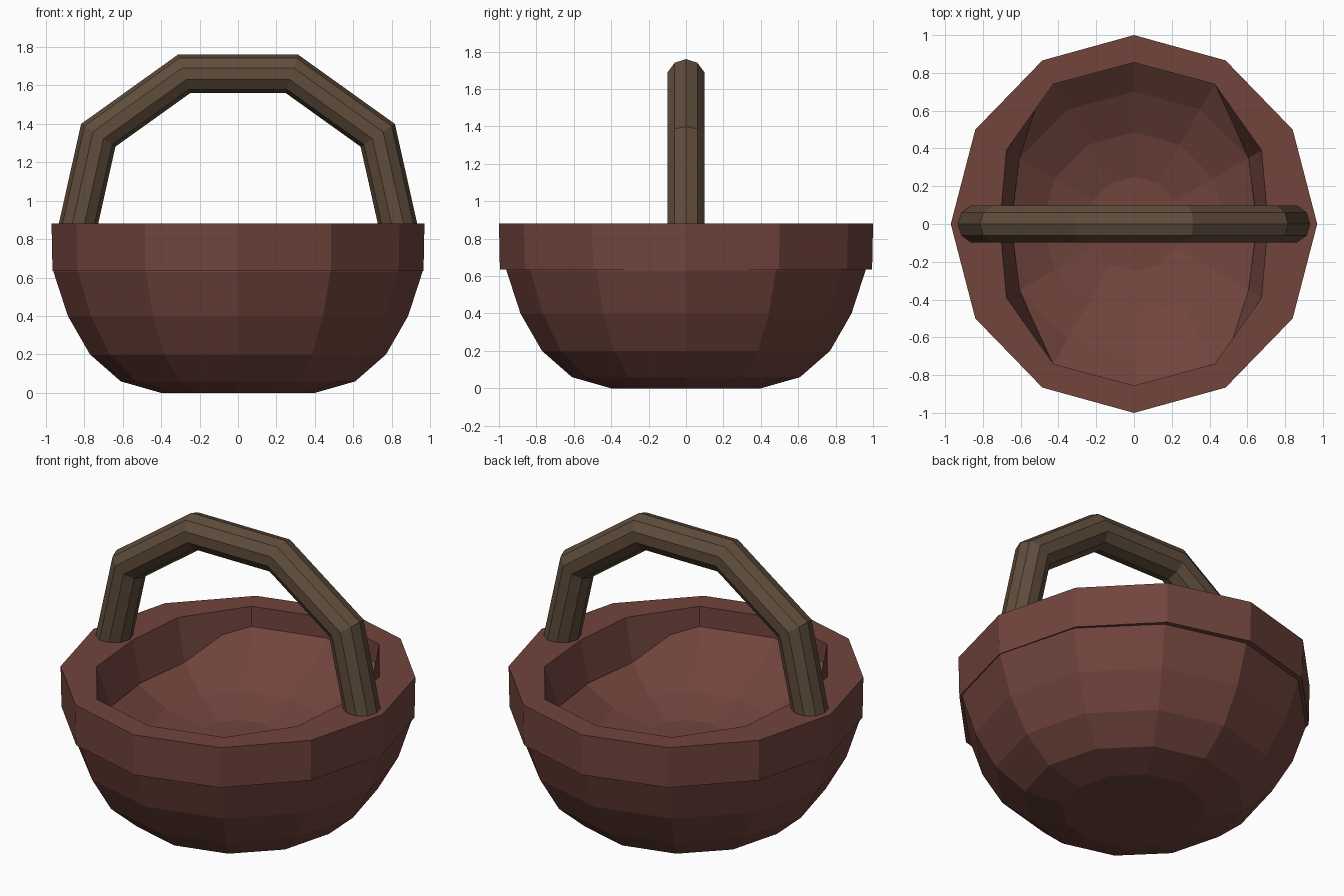
import bpy, bmesh
from math import sin, cos, pi
from mathutils import Vector

if "Cube" in bpy.data.objects:
    bpy.data.objects.remove(bpy.data.objects["Cube"])


def material(name, rgb):
    m = bpy.data.materials.new(name)
    m.diffuse_color = (*rgb, 1)
    m.use_nodes = True
    m.node_tree.nodes["Principled BSDF"].inputs["Base Color"].default_value = m.diffuse_color
    return m


def loft(name, rings, mat, ring_closed=False):
    """Skin a list of equal-sized point rings; cap the ends unless closed."""
    bm = bmesh.new()
    loops = [[bm.verts.new(p) for p in ring] for ring in rings]
    pairs = list(zip(loops, loops[1:]))
    if ring_closed:
        pairs.append((loops[-1], loops[0]))
    else:
        bm.faces.new(loops[0])
        bm.faces.new(loops[-1])
    for a, b in pairs:
        for i in range(len(a)):
            j = (i + 1) % len(a)
            bm.faces.new((a[i], a[j], b[j], b[i]))
    bmesh.ops.recalc_face_normals(bm, faces=bm.faces)
    me = bpy.data.meshes.new(name)
    bm.to_mesh(me)
    bm.free()
    me.materials.append(mat)
    ob = bpy.data.objects.new(name, me)
    bpy.context.collection.objects.link(ob)
    return ob


SIDES = 12


def circle(radii, z, x_scale=1):
    """12-sided ring; radii is one number or four (x axis round to y axis)."""
    if not isinstance(radii, tuple):
        radii = (radii,) * 4
    pts = []
    for i in range(SIDES):
        q = i % 6
        r = radii[min(q, 6 - q)]
        a = 2 * pi * i / SIDES
        pts.append((r * cos(a) * x_scale, r * sin(a), z))
    return pts


red_wood = material("red_wood", (0.165, 0.058, 0.046))
brown_wood = material("brown_wood", (0.115, 0.075, 0.045))

# Bowl: outside profile going up, then the shallow hollow going down
profile = [(0.4, 0), (0.61, 0.06), (0.77, 0.2), (0.885, 0.4), (0.96, 0.63),
           (0.95, 0.80), (0.865, 0.765), (0.70, 0.64), (0.485, 0.53), (0.25, 0.47)]
loft("bowl", [circle(r, z) for r, z in profile], red_wood)

# Rim: thick band, wider where the handle stands
inner_top = (0.71, 0.78, 0.855, 0.855)
inner_low = (0.65, 0.70, 0.855, 0.855)
loft("rim", [circle(1.0, 0.88, 0.97), circle(0.995, 0.635, 0.97),
             circle(inner_low, 0.64), circle(inner_top, 0.88)],
     red_wood, ring_closed=True)

# Handle: ten-sided bar swept along an arch with mitred corners
half = [(0.87, 0.70), (0.727, 1.34), (0.28, 1.66)]
path = [Vector((x, 0, z)) for x, z in half]
path += [Vector((-x, 0, z)) for x, z in reversed(half)]
R = 0.1
rings = []
for i, p in enumerate(path):
    d_in = (p - path[max(i - 1, 0)]).normalized()
    d_out = (path[min(i + 1, len(path) - 1)] - p).normalized()
    tangent = (d_in + d_out).normalized()
    stretch = 1 / max(tangent.dot(d_in), tangent.dot(d_out))
    outward = Vector((tangent.z, 0, -tangent.x)) * stretch
    rings.append([p + outward * R * cos(k * pi / 5) + Vector((0, R * 1.03 * sin(k * pi / 5), 0))
                  for k in range(10)])
loft("handle", rings, brown_wood)
